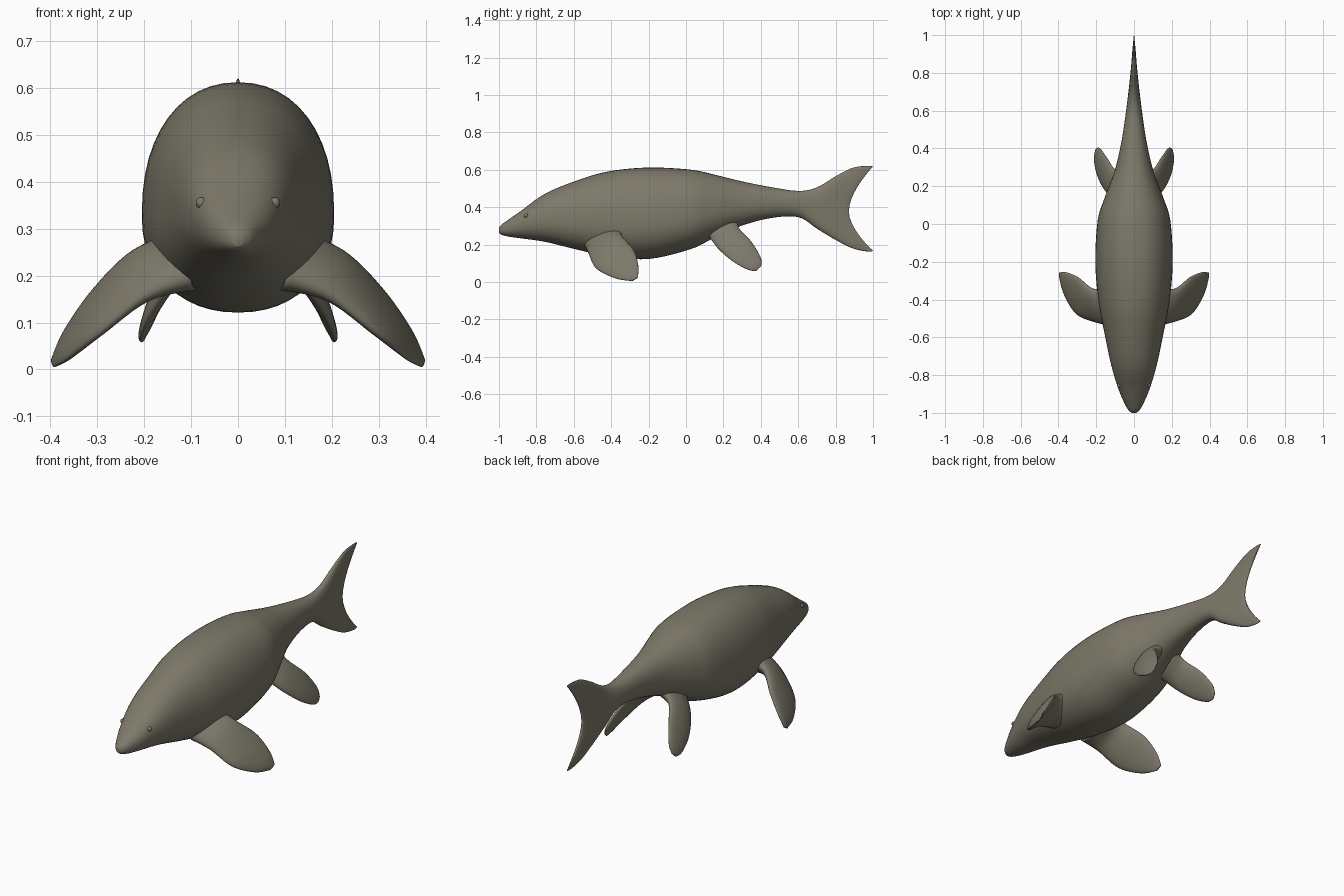
import bpy, bmesh, math
from mathutils import Vector

cube = bpy.data.objects.get("Cube")
if cube:
    bpy.data.objects.remove(cube, do_unlink=True)

skin = bpy.data.materials.new("grey_olive_skin")
skin.use_nodes = True
COLOUR = (0.205, 0.19, 0.143, 1)
skin.diffuse_color = COLOUR
skin.node_tree.nodes["Principled BSDF"].inputs["Base Color"].default_value = COLOUR


def smooth_stations(rows, steps):
    """Catmull-Rom interpolation through rows of numbers."""
    out = []
    for i in range(len(rows) - 1):
        a, b = rows[max(i - 1, 0)], rows[i]
        c, d = rows[i + 1], rows[min(i + 2, len(rows) - 1)]
        for k in range(steps):
            t = k / steps
            out.append([0.5 * (2 * q + (r - p) * t + (2 * p - 5 * q + 4 * r - s) * t**2
                               + (3 * q - p - 3 * r + s) * t**3)
                        for p, q, r, s in zip(a, b, c, d)])
    return out + [list(rows[-1])]


def loft(name, rings):
    """Skin a list of equal rings; caps are strips between the two sides."""
    bm = bmesh.new()
    loops = [[bm.verts.new(p) for p in ring] for ring in rings]
    n = len(loops[0])
    for a, b in zip(loops, loops[1:]):
        for i in range(n):
            j = (i + 1) % n
            bm.faces.new((a[i], a[j], b[j], b[i]))
    for ring in (loops[0], loops[-1]):
        for i in range(n // 2):
            corners = [ring[i], ring[i + 1], ring[(n - i - 1) % n], ring[(n - i) % n]]
            bm.faces.new(list(dict.fromkeys(corners)))
    bmesh.ops.recalc_face_normals(bm, faces=bm.faces)
    mesh = bpy.data.meshes.new(name)
    bm.to_mesh(mesh)
    bm.free()
    mesh.materials.append(skin)
    mesh.shade_smooth()
    obj = bpy.data.objects.new(name, mesh)
    bpy.context.collection.objects.link(obj)
    return obj


def signed_pow(v, e):
    return math.copysign(abs(v) ** e, v)


# Body and forked tail: y, bottom z, top z, half width, widest fraction, sweep of the lobes
BODY = [
    (-1.0, .262, .29, .012, .5, 0), (-.985, .252, .308, .03, .5, 0),
    (-.95, .243, .333, .05, .5, 0), (-.88, .233, .382, .08, .52, 0),
    (-.75, .214, .474, .12, .46, 0), (-.57, .17, .547, .158, .42, 0),
    (-.41, .137, .592, .188, .42, 0), (-.2, .123, .612, .205, .42, 0),
    (.02, .174, .601, .192, .42, 0), (.14, .23, .577, .155, .42, 0),
    (.29, .298, .54, .1, .45, 0), (.45, .341, .508, .064, .5, 0),
    (.6, .347, .487, .042, .5, 0), (.68, .285, .506, .032, .45, .02),
    (.74, .225, .565, .025, .45, .06), (.8, .18, .61, .018, .45, .09),
    (.845, .163, .621, .012, .46, .125), (.87, .166, .617, .005, .47, .13),
]
SIDES = 48
rings = []
for y, bottom, top, width, frac, sweep in smooth_stations(BODY, 5):
    mid = bottom + frac * (top - bottom)
    ring = []
    for i in range(SIDES):
        angle = math.tau * i / SIDES
        s, c = math.cos(angle), math.sin(angle)
        up = signed_pow(s, .9)
        height = (top - mid) if s > 0 else (mid - bottom)
        ring.append((width * signed_pow(c, .92), y + sweep * abs(up) ** 1.7, mid + height * up))
    rings.append(ring)
loft("body", rings)

# Flippers: leading edge xyz, trailing edge xyz, half thickness
FRONT = [
    (.10, -.54, .19, .11, -.33, .28, .055), (.20, -.52, .15, .215, -.345, .25, .034),
    (.30, -.48, .072, .30, -.28, .172, .024), (.365, -.38, .02, .362, -.255, .088, .015),
    (.392, -.29, .005, .395, -.257, .025, .005),
]
REAR = [
    (.08, .12, .25, .05, .28, .32, .04), (.145, .17, .18, .10, .285, .285, .025),
    (.19, .25, .11, .145, .35, .215, .018), (.208, .33, .066, .18, .40, .13, .012),
    (.205, .375, .058, .197, .402, .085, .005),
]


def flipper(name, rows, side):
    stations = smooth_stations(rows, 6)
    centres = [(Vector(r[:3]) + Vector(r[3:6])) / 2 for r in stations]
    last = len(centres) - 1
    out = []
    for k, row in enumerate(stations):
        chord = (Vector(row[:3]) - Vector(row[3:6])) / 2
        span = centres[min(k + 1, last)] - centres[max(k - 1, 0)]
        normal = chord.cross(span).normalized() * row[6]
        ring = []
        for i in range(24):
            angle = math.tau * i / 24
            p = centres[k] + chord * math.cos(angle) + normal * math.sin(angle)
            ring.append((side * p.x, p.y, max(p.z, 0)))
        out.append(ring)
    loft(name, out)


# Paired parts on both sides
for label, side in (("left", 1), ("right", -1)):
    flipper(label + "_front_flipper", FRONT, side)
    flipper(label + "_rear_flipper", REAR, side)
    bpy.ops.mesh.primitive_uv_sphere_add(segments=16, ring_count=10, radius=.012,
                                         location=(side * .078, -.855, .355))
    eye = bpy.context.object
    eye.name = label + "_eye"
    eye.data.materials.append(skin)
    eye.data.shade_smooth()
